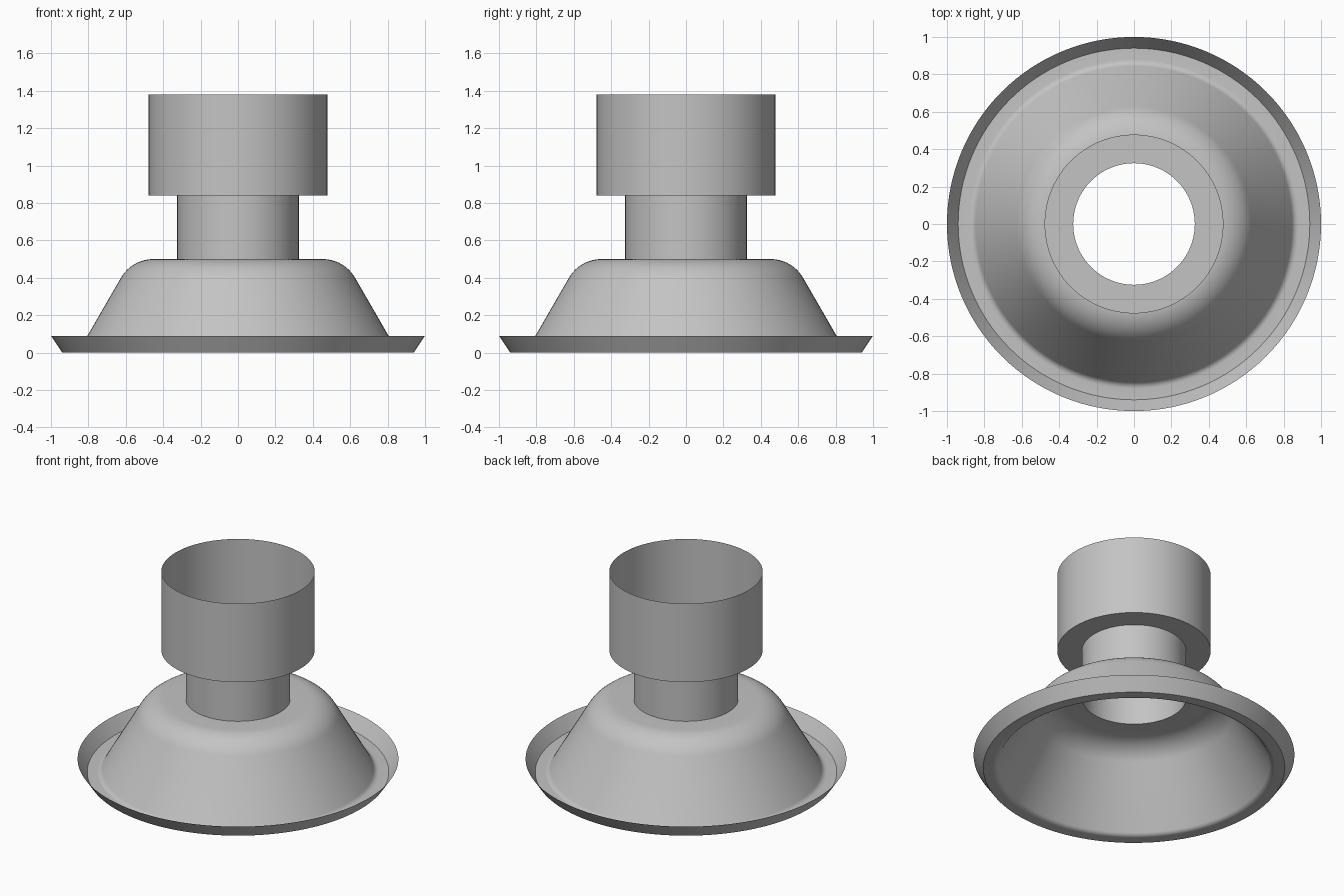
import bpy, bmesh, math
from mathutils import Vector

cube = bpy.data.objects.get("Cube")
if cube:
    bpy.data.objects.remove(cube, do_unlink=True)

SEGMENTS = 128

grey = bpy.data.materials.new("plain grey")
grey.use_nodes = True
colour = (0.55, 0.55, 0.55, 1)
grey.diffuse_color = colour
grey.node_tree.nodes["Principled BSDF"].inputs["Base Color"].default_value = colour


def fillet(before, corner, after, radius, steps):
    """Points of a round of the given radius at a profile corner."""
    corner = Vector(corner)
    a = (Vector(before) - corner).normalized()
    b = (Vector(after) - corner).normalized()
    half = a.angle(b) / 2
    centre = corner + (a + b).normalized() * radius / math.sin(half)
    start = corner + a * radius / math.tan(half) - centre
    end = corner + b * radius / math.tan(half) - centre
    sweep = math.pi - 2 * half
    return [centre + (start * math.sin(sweep * (1 - i / steps))
                      + end * math.sin(sweep * i / steps)) / math.sin(sweep)
            for i in range(steps + 1)]


def revolve(name, profile):
    """Open sheet made by turning a (radius, height) profile around z."""
    bm = bmesh.new()
    rings = []
    for r, z in profile:
        rings.append([bm.verts.new((r * math.cos(t), r * math.sin(t), z))
                      for t in (math.tau * i / SEGMENTS for i in range(SEGMENTS))])
    for low, high in zip(rings, rings[1:]):
        for i in range(SEGMENTS):
            j = (i + 1) % SEGMENTS
            bm.faces.new((low[i], low[j], high[j], high[i]))
    mesh = bpy.data.meshes.new(name)
    bm.to_mesh(mesh)
    bm.free()
    mesh.materials.append(grey)
    obj = bpy.data.objects.new(name, mesh)
    bpy.context.collection.objects.link(obj)
    bpy.ops.object.select_all(action="DESELECT")
    obj.select_set(True)
    bpy.context.view_layer.objects.active = obj
    bpy.ops.object.shade_smooth_by_angle(angle=math.radians(30))
    return obj


# Profile corners shared by the parts, from the foot upwards
rim, foot = (1.0, 0.09), (0.94, 0)
skirt_foot, shoulder = (0.857, 0), (0.568, 0.5)
neck_base, neck_top = (0.325, 0.5), (0.325, 0.84)
cup_base, cup_top = (0.478, 0.84), (0.478, 1.38)

# Bell skirt with rounded shoulder, flat foot and flared lip
revolve("bell_skirt", [rim, foot]
        + fillet(foot, skirt_foot, shoulder, 0.04, 6)
        + fillet(skirt_foot, shoulder, neck_base, 0.2, 12)
        + [neck_base])

# Open tube and the wider cup above it
revolve("neck", [neck_base, neck_top])
revolve("cup", [neck_top, cup_base, cup_top])
